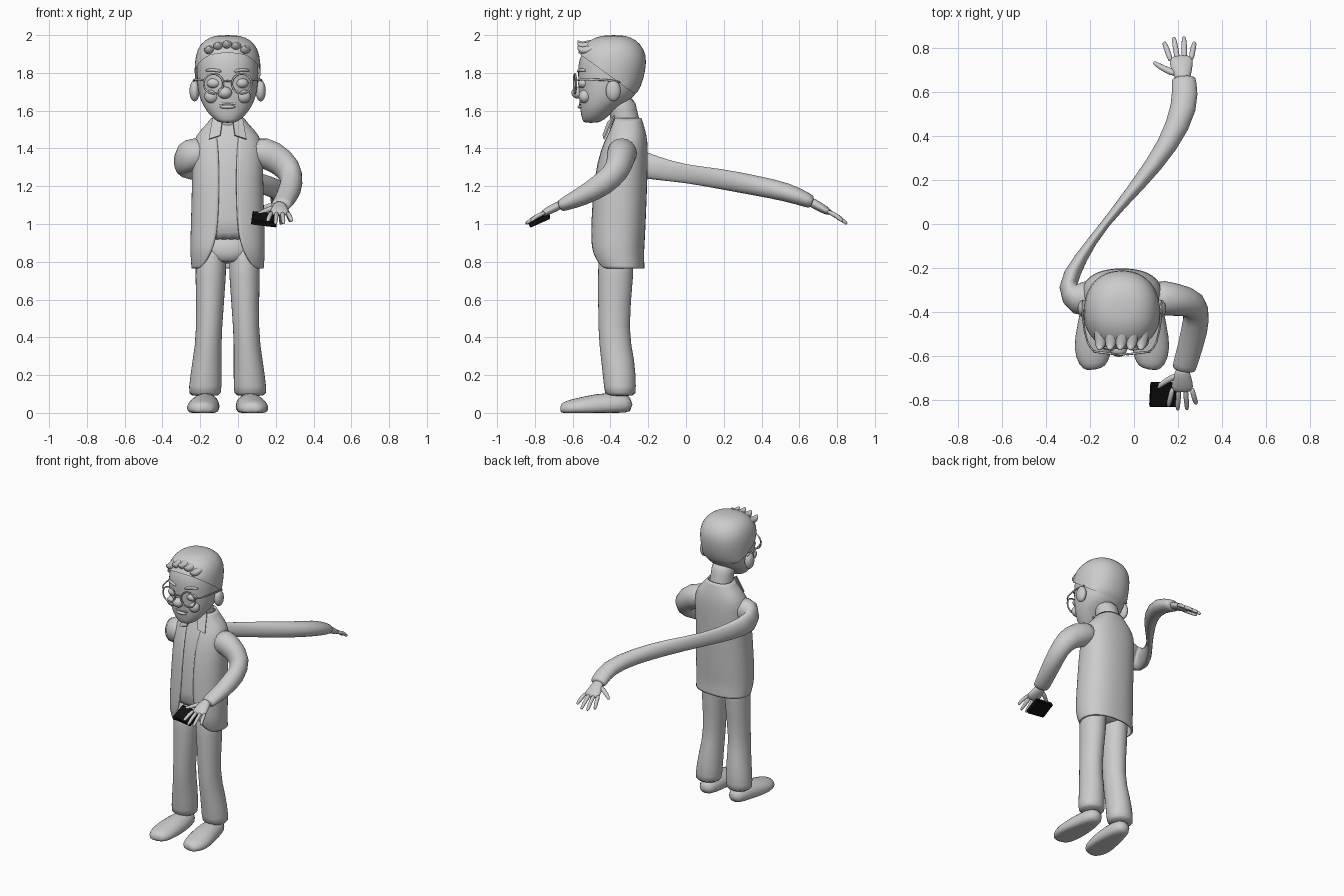
import bpy, bmesh, math
from mathutils import Matrix, Vector

if "Cube" in bpy.data.objects:
    bpy.data.objects.remove(bpy.data.objects["Cube"], do_unlink=True)

CX = -0.055  # centre line of the figure


def material(name, value):
    m = bpy.data.materials.new(name)
    m.use_nodes = True
    col = (value, value, value, 1)
    m.diffuse_color = col
    m.node_tree.nodes["Principled BSDF"].inputs["Base Color"].default_value = col
    return m


GREY = material("plain grey", 0.6)
BLACK = material("black", 0.005)


def finish(name, bm, mat=GREY, subsurf=0, solid=0.0, smooth=True):
    me = bpy.data.meshes.new(name)
    bm.to_mesh(me)
    bm.free()
    me.materials.append(mat)
    if smooth:
        me.shade_smooth()
    ob = bpy.data.objects.new(name, me)
    bpy.context.collection.objects.link(ob)
    if subsurf:
        mod = ob.modifiers.new("Smooth", "SUBSURF")
        mod.levels = mod.render_levels = subsurf
    if solid:
        mod = ob.modifiers.new("Thickness", "SOLIDIFY")
        mod.thickness = solid
    return ob


def skin(rings, closed=True):
    """Join equal rings of points; closed rings also get end caps."""
    bm = bmesh.new()
    rows = [[bm.verts.new(p) for p in r] for r in rings]
    n = len(rows[0])
    for a, b in zip(rows, rows[1:]):
        for i in range(n if closed else n - 1):
            j = (i + 1) % n
            bm.faces.new((a[i], a[j], b[j], b[i]))
    if closed:
        bm.faces.new(rows[0])
        bm.faces.new(rows[-1])
        bmesh.ops.recalc_face_normals(bm, faces=bm.faces)
    return bm


def span(z, rx, front, back):
    return (CX, (front + back) / 2, z, rx, (back - front) / 2)


def oval(ring, n=20, power=2.0, gap=None):
    """Horizontal superellipse, optionally left open at the front."""
    cx, cy, z, rx, ry = ring
    e = 2 / power
    start = 0 if gap is None else math.asin(min(1, gap / rx) ** (power / 2))
    steps = n if gap is None else n - 1
    pts = []
    for i in range(n):
        a = start + (2 * math.pi - 2 * start) * i / steps
        s, c = math.sin(a), math.cos(a)
        pts.append((cx + rx * math.copysign(abs(s) ** e, s),
                    cy - ry * math.copysign(abs(c) ** e, c), z))
    return pts


def tube(name, path, n=12, matrix=None, floor=False, subsurf=1):
    """Sweep ovals along (x, y, z, half width, half height) points."""
    ps = [Vector(p[:3]) for p in path]
    rings = []
    for k, p in enumerate(path):
        t = (ps[min(k + 1, len(ps) - 1)] - ps[max(k - 1, 0)]).normalized()
        side = t.cross(Vector((0, 0, 1))).normalized()
        up = side.cross(t)
        ring = []
        for i in range(n):
            a = 2 * math.pi * i / n
            v = ps[k] + side * p[3] * math.cos(a) + up * p[4] * math.sin(a)
            if floor:
                v.z = max(v.z, 0)
            ring.append(matrix @ v if matrix else v)
        rings.append(ring)
    return finish(name, skin(rings), subsurf=subsurf)


def ball(name, centre, size):
    bm = bmesh.new()
    m = Matrix.Translation(centre) @ Matrix.Diagonal((*size, 1))
    bmesh.ops.create_uvsphere(bm, u_segments=20, v_segments=12, radius=1, matrix=m)
    return finish(name, bm)


# Jacket: open-fronted shell, with the shirt just inside it
torso = [span(.765, .192, -.47, -.22), span(.79, .195, -.485, -.22),
         span(.85, .198, -.505, -.222), span(.9, .198, -.507, -.218),
         span(1.0, .196, -.505, -.213), span(1.25, .188, -.49, -.203),
         span(1.4, .192, -.452, -.2), span(1.47, .17, -.42, -.208),
         span(1.52, .12, -.4, -.222), span(1.56, .088, -.39, -.235)]
gaps = [.15, .12, .09, .07, .05, .045, .05, .06, .06, .05]
finish("jacket", skin([oval(r, 28, 2.3, g) for r, g in zip(torso, gaps)], False),
       subsurf=1, solid=0.012)
finish("shirt", skin([oval((x, y, z, rx * .95, ry * .95), 24, 2.3)
                      for x, y, z, rx, ry in torso[3:]]), subsurf=1)

# Collar wings lying on the chest
for s, side in ((1, "left"), (-1, "right")):
    bm = bmesh.new()
    pts = [(.078, -.37, 1.575), (.1, -.425, 1.45), (.04, -.43, 1.47), (.03, -.405, 1.54)]
    vs = [bm.verts.new((CX + s * x, y - .012, z)) for x, y, z in pts]
    bm.faces.new(vs if s < 0 else vs[::-1])
    finish(side + "_collar", bm, solid=0.008, smooth=False)

# Trousers and shoes
finish("hips", skin([oval(span(z, rx, f, b)) for z, rx, f, b in
       ((.79, .1, -.45, -.29), (.83, .165, -.47, -.26), (.95, .17, -.475, -.25))]), subsurf=1)
for s, side in ((1, "left"), (-1, "right")):
    leg = [(.088, -.37, .92, .085, .1), (.088, -.37, .75, .085, .097),
           (.098, -.388, .42, .066, .08), (.108, -.36, .29, .078, .092),
           (.12, -.348, .12, .09, .086), (.12, -.348, .085, .086, .082)]
    finish(side + "_trouser_leg", skin([oval((CX + s * x, *r), 16) for x, *r in leg[::-1]]),
           subsurf=1)
    shoe = [(.115, -.28, .045, .045, .045), (.115, -.36, .045, .072, .065),
            (.122, -.47, .035, .085, .07), (.135, -.57, .025, .092, .056),
            (.13, -.64, .02, .07, .045), (.125, -.665, .02, .035, .025)]
    tube(side + "_shoe", [(CX + s * x, *r) for x, *r in shoe], floor=True)

# Sleeves: one bent to the front, one stretched far behind
tube("left_sleeve", [(.06, -.33, 1.395, .09, .085), (.19, -.345, 1.365, .077, .085),
                     (.28, -.36, 1.285, .07, .075), (.288, -.43, 1.215, .065, .067),
                     (.26, -.55, 1.145, .058, .052), (.228, -.655, 1.1, .056, .035),
                     (.226, -.67, 1.095, .052, .03)], 16)
tube("right_sleeve", [(-.15, -.33, 1.38, .09, .09), (-.27, -.35, 1.365, .088, .088),
                      (-.318, -.295, 1.33, .052, .08), (-.25, -.16, 1.295, .03, .064),
                      (-.135, 0, 1.265, .015, .047), (.02, .18, 1.24, .034, .056),
                      (.16, .36, 1.205, .048, .054), (.238, .54, 1.17, .064, .052),
                      (.227, .655, 1.12, .058, .038), (.226, .67, 1.115, .054, .033)], 16)


def hand(side, matrix):
    """Palm-down hand pointing along local +y, thumb on local -x."""
    tube(side + "_palm", [(0, -.02, 0, .03, .024), (0, .03, 0, .042, .024),
                          (0, .08, 0, .054, .021), (0, .11, 0, .046, .013)], matrix=matrix)
    for i, length in enumerate((.185, .205, .203, .175)):
        x = (i - 1.5) * .028
        tube(f"{side}_finger_{i + 1}",
             [(x, .08, 0, .013, .013), (x * 1.3, .14, .004, .013, .013),
              (x * 1.5, length - .01, -.004, .011, .01), (x * 1.5, length, -.006, .006, .006)],
             8, matrix)
    tube(side + "_thumb", [(-.02, .02, 0, .018, .016), (-.07, .05, -.005, .015, .014),
                           (-.11, .085, -.008, .011, .01), (-.115, .092, -.008, .006, .006)],
         8, matrix)


hand("right", Matrix.Translation((.222, .665, 1.115)) @ Matrix.Rotation(-.52, 4, "X")
     @ Matrix.Rotation(.08, 4, "Z") @ Matrix.Scale(1.08, 4))
hand("left", Matrix.Translation((.22, -.67, 1.1)) @ Matrix.Rotation(math.pi, 4, "Z")
     @ Matrix.Rotation(-.48, 4, "X") @ Matrix.Diagonal((-1, 1, 1, 1)))

# Phone held under the left hand
bm = bmesh.new()
bmesh.ops.create_cube(bm, size=1, matrix=Matrix.Translation((.14, -.778, 1.025))
                      @ Matrix.Rotation(.12, 4, "Y") @ Matrix.Rotation(.42, 4, "X")
                      @ Matrix.Diagonal((.135, .115, .03, 1)))
bmesh.ops.bevel(bm, geom=bm.edges[:], offset=.004, segments=1, affect="EDGES")
finish("phone", bm, BLACK, smooth=False)

# Neck and head
finish("neck", skin([oval((CX, y, z, r, r), 16) for y, z, r in
       ((-.31, 1.45, .085), (-.32, 1.55, .077), (-.335, 1.6, .077), (-.35, 1.68, .08))]),
       subsurf=1)
skull = [span(1.535, .035, -.54, -.47), span(1.55, .07, -.55, -.43),
         span(1.6, .115, -.56, -.385), span(1.65, .142, -.565, -.3),
         span(1.7, .158, -.568, -.25), span(1.8, .166, -.575, -.222),
         span(1.88, .162, -.568, -.218), span(1.94, .135, -.53, -.25),
         span(1.975, .085, -.47, -.3), span(1.985, .03, -.41, -.36)]
finish("head", skin([oval(r, 24, 2.2) for r in skull]), subsurf=1)

# Hair cap trimmed from forehead to nape, with upswept front locks
bm = skin([oval((x, y, z + .015, rx + .011, ry + .011), 24, 2.2)
           for x, y, z, rx, ry in skull[2:]])
bmesh.ops.bisect_plane(bm, geom=bm.verts[:] + bm.edges[:] + bm.faces[:],
                       plane_co=(0, -.57, 1.905), plane_no=(0, .255, .35), clear_inner=True)
finish("hair", bm, subsurf=1)
for i in range(5):
    d = (i - 2) * .047
    x, drop = CX + d, 3.2 * d * d
    tube(f"front_lock_{i + 1}", [(x, -.4, 1.968 - drop, .034, .02),
                                 (x, -.5, 1.955 - drop, .034, .026),
                                 (x - .005, -.557, 1.94 - drop, .028, .024),
                                 (x - .01, -.575, 1.972 - drop, .007, .007)], 8)

# Face
ball("nose", (CX - .015, -.572, 1.695), (.038, .034, .032))
ball("lower_lip", (CX, -.558, 1.62), (.042, .016, .01))
tube("upper_lip", [(CX + x, y, z, .006, .006) for x, y, z in
     ((-.06, -.545, 1.643), (-.03, -.562, 1.634), (.03, -.562, 1.634), (.06, -.545, 1.643))], 8)
for s, side in ((1, "left"), (-1, "right")):
    ball(side + "_ear", (CX + s * .175, -.385, 1.705), (.027, .04, .056))
    ball(side + "_eye", (CX + s * .073, -.542, 1.745), (.037, .03, .027))
    ball(side + "_cheek", (CX + s * .085, -.535, 1.675), (.038, .033, .036))
    tube(side + "_brow", [(CX + s * x, y, z, .011, .009) for x, y, z in
         ((.03, -.572, 1.805), (.075, -.562, 1.82), (.12, -.53, 1.81))], 8)
    # Glasses
    bpy.ops.mesh.primitive_torus_add(location=(CX + s * .075, -.588, 1.743),
                                     rotation=(math.pi / 2, 0, s * .12), major_radius=.052,
                                     minor_radius=.005, major_segments=28, minor_segments=8)
    rim = bpy.context.object
    rim.name = side + "_glasses_rim"
    rim.data.materials.append(GREY)
    rim.data.shade_smooth()
    tube(side + "_glasses_arm", [(CX + s * x, y, z, .005, .006) for x, y, z in
         ((.122, -.582, 1.762), (.16, -.555, 1.765), (.182, -.42, 1.765), (.18, -.34, 1.75))], 8)
tube("glasses_bridge", [(CX + x, -.594, z, .005, .005) for x, z in
     ((-.028, 1.752), (0, 1.76), (.028, 1.752))], 8)
